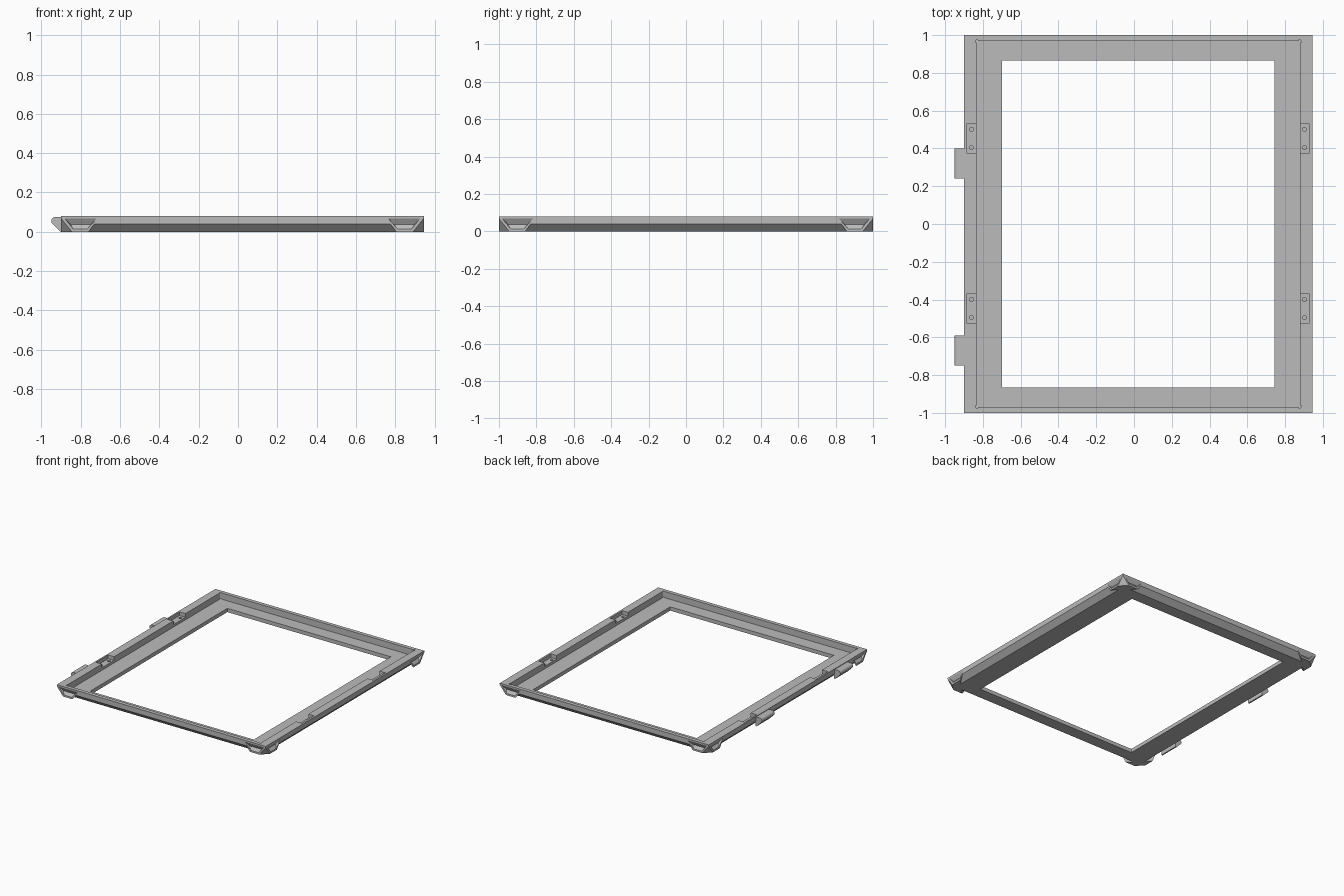
import bpy, bmesh, math
from mathutils import Vector

if "Cube" in bpy.data.objects:
    bpy.data.objects.remove(bpy.data.objects["Cube"], do_unlink=True)

LEFT, RIGHT, DEPTH, TOP, RIM = 0.945, -0.90, 1.0, 0.08, 0.04

grey = bpy.data.materials.new("mid_grey")
grey.use_nodes = True
grey.diffuse_color = (0.5, 0.5, 0.5, 1)
grey.node_tree.nodes["Principled BSDF"].inputs["Base Color"].default_value = (0.5, 0.5, 0.5, 1)


def hull(name, points):
    """Convex solid around a few points."""
    bm = bmesh.new()
    for p in points:
        bm.verts.new(p)
    bmesh.ops.convex_hull(bm, input=bm.verts[:])
    bmesh.ops.dissolve_limit(bm, angle_limit=0.002, verts=bm.verts[:], edges=bm.edges[:])
    bmesh.ops.recalc_face_normals(bm, faces=bm.faces[:])
    mesh = bpy.data.meshes.new(name)
    bm.to_mesh(mesh)
    bm.free()
    mesh.materials.append(grey)
    obj = bpy.data.objects.new(name, mesh)
    bpy.context.collection.objects.link(obj)
    return obj


def box(name, x0, x1, y0, y1, z0, z1):
    return hull(name, [(x, y, z) for x in (x0, x1) for y in (y0, y1) for z in (z0, z1)])


def drill(name, x, y, radius, z0, z1, sides=12):
    ring = [2 * math.pi * i / sides for i in range(sides)]
    return hull(name, [(x + radius * math.cos(a), y + radius * math.sin(a), z)
                       for a in ring for z in (z0, z1)])


def combine(target, tool, operation):
    mod = target.modifiers.new("shape", "BOOLEAN")
    mod.operation, mod.solver, mod.object = operation, "EXACT", tool
    bpy.context.view_layer.objects.active = target
    bpy.ops.object.modifier_apply(modifier=mod.name)
    bpy.data.objects.remove(tool, do_unlink=True)


def at_corner(sx, sy, points):
    """Map (inset x, inset y, z) from a corner into model space."""
    cx = LEFT if sx > 0 else RIGHT
    return [(cx - sx * u, sy * (DEPTH - v), z) for u, v, z in points]


CORNERS = [(sx, sy) for sx in (-1, 1) for sy in (-1, 1)]

# Frame block with an undercut lower edge
frame = hull("tray_frame", [(x, y, z) for inset, z in ((0.04, 0), (0, RIM), (0, TOP))
                            for x in (RIGHT + inset, LEFT - inset)
                            for y in (inset - DEPTH, DEPTH - inset)])

# Corner bumpers
for sx, sy in CORNERS:
    half = [(0.0, 0, 0.068), (0.185, 0, 0.06), (0.055, 0, 0), (0.14, 0, 0)]
    foot = half + [(v, u, z) for u, v, z in half] + [(0.07, 0.07, 0)]
    combine(frame, hull("bumper", at_corner(sx, sy, foot)), "UNION")

# Bevelled corners and grooves in the bumpers
for sx, sy in CORNERS:
    tip = [(0, 0, 0.068), (0.055, 0, 0), (0, 0.055, 0), (-0.01, -0.01, 0.068),
           (0.055, -0.1, 0), (-0.1, 0.055, 0), (0.07, -0.015, -0.02), (-0.015, 0.07, -0.02)]
    combine(frame, hull("corner_cut", at_corner(sx, sy, tip)), "DIFFERENCE")
    groove = [(0.018, 0, 0.068), (0.182, 0, 0.068), (0.062, 0, 0.014), (0.133, 0, 0.014),
              (0.048, 0.018, 0.037), (0.152, 0.018, 0.037)]
    groove += [(u, -0.01, z) for u, v, z in groove[:4]]
    for swap in (False, True):
        pts = [(v, u, z) for u, v, z in groove] if swap else groove
        combine(frame, hull("groove", at_corner(sx, sy, pts)), "DIFFERENCE")

# Tray recess and central opening
combine(frame, box("recess", -0.835, 0.88, -0.97, 0.97, 0.03, 0.2), "DIFFERENCE")
combine(frame, box("opening", -0.70, 0.745, -0.865, 0.865, -0.1, 0.2), "DIFFERENCE")

# Relief holes in the recess corners
for x in (-0.832, 0.877):
    for y in (-0.967, 0.967):
        combine(frame, drill("relief", x, y, 0.008, 0.03, 0.2), "DIFFERENCE")

# Clip pockets with two screw holes each
for x0, x1, hole_x in ((-0.888, -0.82, -0.86), (0.865, 0.93, 0.902)):
    for y in (-0.447, 0.453):
        combine(frame, box("pocket", x0, x1, y - 0.077, y + 0.077, 0.05, 0.2), "DIFFERENCE")
        for dy in (-0.048, 0.048):
            combine(frame, drill("screw_hole", hole_x, y + dy, 0.011, 0.035, 0.2), "DIFFERENCE")
frame.name = "tray_frame"

# Rounded hinge tabs on one side
for name, y0, y1 in (("front_hinge_tab", -0.75, -0.59), ("rear_hinge_tab", 0.24, 0.40)):
    arc = [math.radians(90 + 15 * i) for i in range(10)]
    profile = [(-0.93 + 0.02 * math.cos(a), 0.055 + 0.02 * math.sin(a)) for a in arc]
    profile += [(-0.892, 0.075), (-0.892, 0.0), (-0.903, 0.0)]
    hull(name, [(x, y, z) for x, z in profile for y in (y0, y1)])
